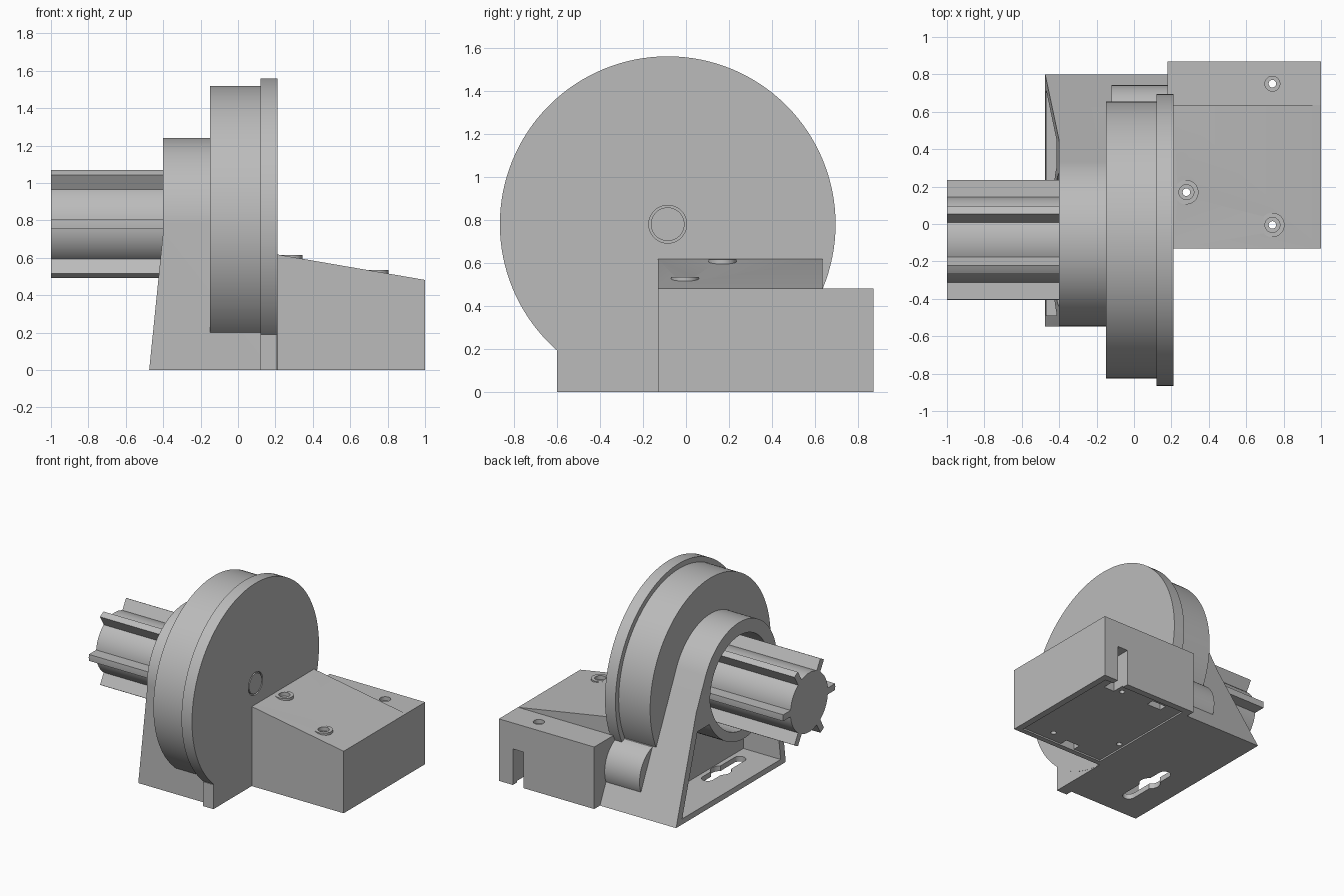
import bpy
import bmesh
from math import cos, sin, pi, radians, acos, atan2, hypot

if "Cube" in bpy.data.objects:
    bpy.data.objects.remove(bpy.data.objects["Cube"])

grey = bpy.data.materials.new("plain grey")
grey.use_nodes = True
colour = (0.5, 0.5, 0.5, 1)
grey.diffuse_color = colour
grey.node_tree.nodes["Principled BSDF"].inputs["Base Color"].default_value = colour

AXIS = (-0.085, 0.78)  # y, z of the turning axis


def arc(centre, r, start=0, end=360, n=96):
    """Points on an arc; a full circle omits the repeated end."""
    full = end - start == 360
    steps = n if full else n - 1
    return [(centre[0] + r * cos(radians(start + (end - start) * i / steps)),
             centre[1] + r * sin(radians(start + (end - start) * i / steps)))
            for i in range(n)]


def prism(name, points, axis, a, b):
    """Extrude a 2D outline along an axis from a to b."""
    place = {"x": lambda p, t: (t, p[0], p[1]),
             "y": lambda p, t: (p[0], t, p[1]),
             "z": lambda p, t: (p[0], p[1], t)}[axis]
    bm = bmesh.new()
    ends = [[bm.verts.new(place(p, t)) for p in points] for t in (a, b)]
    bm.faces.new(ends[0])
    bm.faces.new(ends[1])
    count = len(points)
    for i in range(count):
        j = (i + 1) % count
        bm.faces.new((ends[0][i], ends[0][j], ends[1][j], ends[1][i]))
    bmesh.ops.recalc_face_normals(bm, faces=bm.faces)
    mesh = bpy.data.meshes.new(name)
    bm.to_mesh(mesh)
    bm.free()
    mesh.materials.append(grey)
    obj = bpy.data.objects.new(name, mesh)
    bpy.context.collection.objects.link(obj)
    return obj


def rect(x0, y0, x1, y1):
    return [(x0, y0), (x1, y0), (x1, y1), (x0, y1)]


def combine(obj, other, operation="DIFFERENCE"):
    """Apply a boolean and discard the helper."""
    mod = obj.modifiers.new("cut", "BOOLEAN")
    mod.operation = operation
    mod.solver = "EXACT"
    mod.object = other
    bpy.context.view_layer.objects.active = obj
    bpy.ops.object.modifier_apply(modifier=mod.name)
    bpy.data.objects.remove(other)


# Bracket: outline runs up the front, round the collar and down the back slope
collar_r = 0.462
foot_y = 0.8
dy, dz = foot_y - AXIS[0], -AXIS[1]
tangent = (atan2(dz, dy) + acos(collar_r / hypot(dy, dz))) * 180 / pi
front_y = AXIS[0] - collar_r
outline = [(front_y, 0), (foot_y, 0)] + arc(AXIS, collar_r, tangent, 180, 64)
bracket = prism("bracket", outline, "x", -0.475, 0.18)
combine(bracket, prism("taper_cutter", [(-0.7, -0.1), (-0.485, -0.1), (-0.4, 0.74),
                                        (-0.4, 2), (-0.7, 2)], "y", -2, 2))

# Hollow between the legs, leaving the collar ring
hollow = prism("hollow_cutter", [(-0.49, 0.04), (0.72, 0.04), (0.45, 0.6), (-0.49, 0.6)],
               "x", -0.7, -0.15)
combine(hollow, prism("ring_keeper", arc(AXIS, 0.43), "x", -1, 1))
combine(bracket, hollow)
combine(bracket, prism("bore_cutter", arc(AXIS, 0.36), "x", -0.7, -0.15))

# Keyhole in the underside
key = prism("key_cutter", arc((-0.23, -0.1), 0.075), "z", -0.1, 0.1)
slot = arc((-0.23, 0.06), 0.045, 0, 180, 16) + arc((-0.23, -0.33), 0.045, 180, 360.01, 16)
combine(key, prism("key_slot", slot, "z", -0.1, 0.1), "UNION")
combine(bracket, key)

# Drum, flange and its foot
drum = prism("drum", arc(AXIS, 0.74, n=128), "x", -0.15, 0.12)
flange = prism("flange", arc(AXIS, 0.78, n=128), "x", 0.12, 0.21)
groove = prism("groove_cutter", arc(AXIS, 0.088, n=48), "x", 0.195, 0.3)
combine(groove, prism("groove_core", arc(AXIS, 0.078, n=48), "x", 0.1, 0.4))
combine(flange, groove)
flange_foot = prism("flange_foot", rect(-0.6, 0, 0.6, 0.19), "x", 0.12, 0.209)

# Round guide behind the drum
guide = prism("rear_guide", arc((0.52, 0.24), 0.222), "x", -0.12, 0.18)

# Splined shaft with six teeth
half = 0.025
tooth_angle = sin(half / 0.23) * 180 / pi
tip_angle = sin(half / 0.32) * 180 / pi
spline = []
for k in range(6):
    a = 60 * k
    spline += arc(AXIS, 0.32, a - tip_angle, a + tip_angle, 5)
    spline += arc(AXIS, 0.23, a + tooth_angle, a + 60 - tooth_angle, 14)
shaft = prism("splined_shaft", spline, "x", -1, -0.15)

# Side box: flat block with a sloping top section
box = prism("side_box", rect(0.18, -0.13, 1, 0.87), "z", 0, 0.482)
combine(box, prism("sloped_top", [(0.2, 0.4), (1, 0.4), (1, 0.482), (0.21, 0.618),
                                  (0.2, 0.618)], "y", -0.13, 0.635), "UNION")

# Screw bosses and through holes
for x, y, top, boss in ((0.28, 0.17, 0.615, True), (0.74, -0.005, 0.535, True),
                        (0.74, 0.75, 0.482, False)):
    if boss:
        combine(box, prism("boss", arc((x, y), 0.065, n=40), "z", 0.4, top), "UNION")
    combine(box, prism("sink_cutter", arc((x, y), 0.04, n=40), "z", top - 0.03, 0.8))
    combine(box, prism("hole_cutter", arc((x, y), 0.02, n=32), "z", -0.1, 0.8))

# Cable slot, shallow lid recess and latch pockets
combine(box, prism("cable_cutter", rect(0.79, -0.1, 0.88, 0.28), "y", 0.72, 1))
combine(box, prism("lid_cutter", rect(0.24, -0.09, 0.95, 0.82), "z", -0.1, 0.012))
for x, y in ((0.54, -0.06), (0.43, 0.76)):
    combine(box, prism("pocket_cutter", rect(x - 0.06, y - 0.03, x + 0.06, y + 0.03),
                       "z", -0.1, 0.12))

# Smooth the curved surfaces, keep edges sharp
bpy.ops.object.select_all(action="DESELECT")
parts = [bracket, drum, flange, flange_foot, guide, shaft, box]
for part in parts:
    part.select_set(True)
bpy.context.view_layer.objects.active = bracket
bpy.ops.object.shade_smooth_by_angle(angle=radians(25))
